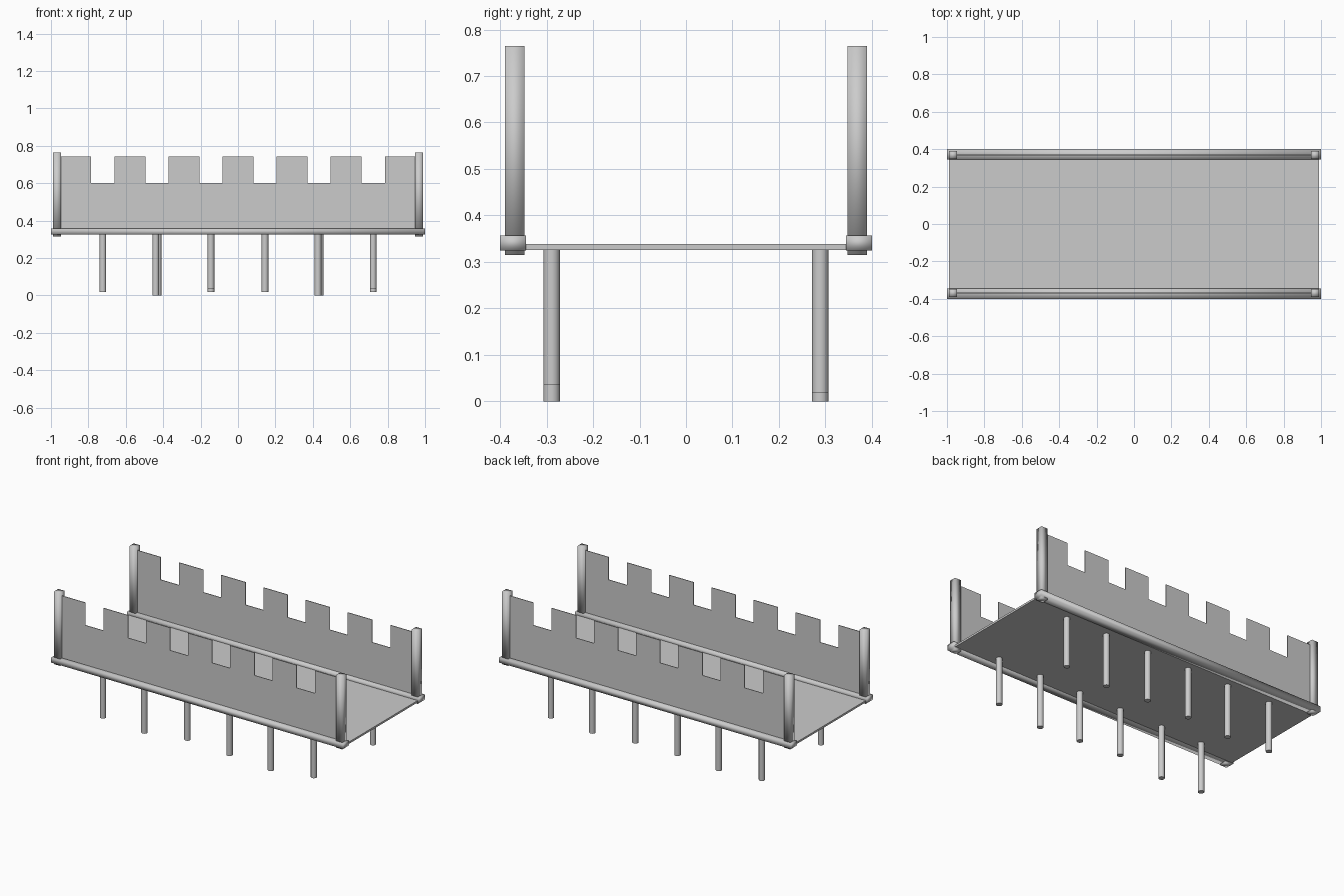
import bpy
import bmesh

cube = bpy.data.objects.get("Cube")
if cube:
    bpy.data.objects.remove(cube, do_unlink=True)

# One plain grey for everything
grey = bpy.data.materials.new("plain_grey")
grey.use_nodes = True
tone = (0.6, 0.6, 0.6, 1.0)
grey.diffuse_color = tone
grey.node_tree.nodes["Principled BSDF"].inputs["Base Color"].default_value = tone


def finish(name, bm, smooth=False):
    bmesh.ops.recalc_face_normals(bm, faces=bm.faces)
    for face in bm.faces:
        face.smooth = smooth
    mesh = bpy.data.meshes.new(name)
    bm.to_mesh(mesh)
    bm.free()
    mesh.materials.append(grey)
    obj = bpy.data.objects.new(name, mesh)
    bpy.context.collection.objects.link(obj)
    return obj


def box(name, center, size, smooth=False):
    bm = bmesh.new()
    bmesh.ops.create_cube(bm, size=1)
    bmesh.ops.scale(bm, vec=size, verts=bm.verts)
    bmesh.ops.translate(bm, vec=center, verts=bm.verts)
    return finish(name, bm, smooth)


def leg(name, x, y, bottom, top=0.33):
    bm = bmesh.new()
    bmesh.ops.create_cone(bm, cap_ends=True, segments=12, radius1=0.018,
                          radius2=0.018, depth=top - bottom)
    bmesh.ops.translate(bm, vec=(x, y, (top + bottom) / 2), verts=bm.verts)
    obj = finish(name, bm)
    for poly in obj.data.polygons:
        poly.use_smooth = abs(poly.normal.z) < 0.5
    for edge in obj.data.edges:
        a, b = (obj.data.vertices[i].co.z for i in edge.vertices)
        edge.use_edge_sharp = abs(a - b) < 0.001
    return obj


def battlement(name, y, thickness=0.004):
    # Outline with five middle merlons and one at each end
    end, base, low, high = 0.955, 0.335, 0.602, 0.742
    points = [(-end, base), (-end, high), (-0.787, high), (-0.787, low)]
    for i in range(-2, 3):
        left, right = i * 0.289 - 0.083, i * 0.289 + 0.083
        points += [(left, low), (left, high), (right, high), (right, low)]
    points += [(0.787, low), (0.787, high), (end, high), (end, base)]
    bm = bmesh.new()
    face = bm.faces.new([bm.verts.new((x, y - thickness / 2, z)) for x, z in points])
    extruded = bmesh.ops.extrude_face_region(bm, geom=[face])
    moved = [v for v in extruded["geom"] if isinstance(v, bmesh.types.BMVert)]
    bmesh.ops.translate(bm, vec=(0, thickness, 0), verts=moved)
    return finish(name, bm)


# Deck
box("deck", (0, 0, 0.332), (1.98, 0.74, 0.012))

for side, s in (("front", -1), ("back", 1)):
    # Rails, walls and corner posts
    box(side + "_rail", (0, s * 0.372, 0.341), (2.0, 0.056, 0.032), True)
    battlement(side + "_wall", s * 0.369)
    for end, e in (("right", -1), ("left", 1)):
        box(f"{side}_{end}_post", (e * 0.967, s * 0.369, 0.54),
            (0.042, 0.042, 0.45), True)

    # Supporting legs of uneven length
    for i in range(6):
        x = (i - 2.5) * 0.289
        bottom = 0.018
        if i in (1, 4):
            x += s * 0.006
            bottom = 0.0
        elif side == "front" and i in (2, 5):
            bottom = 0.035
        leg(f"{side}_leg_{i + 1}", x, s * 0.289, bottom)
